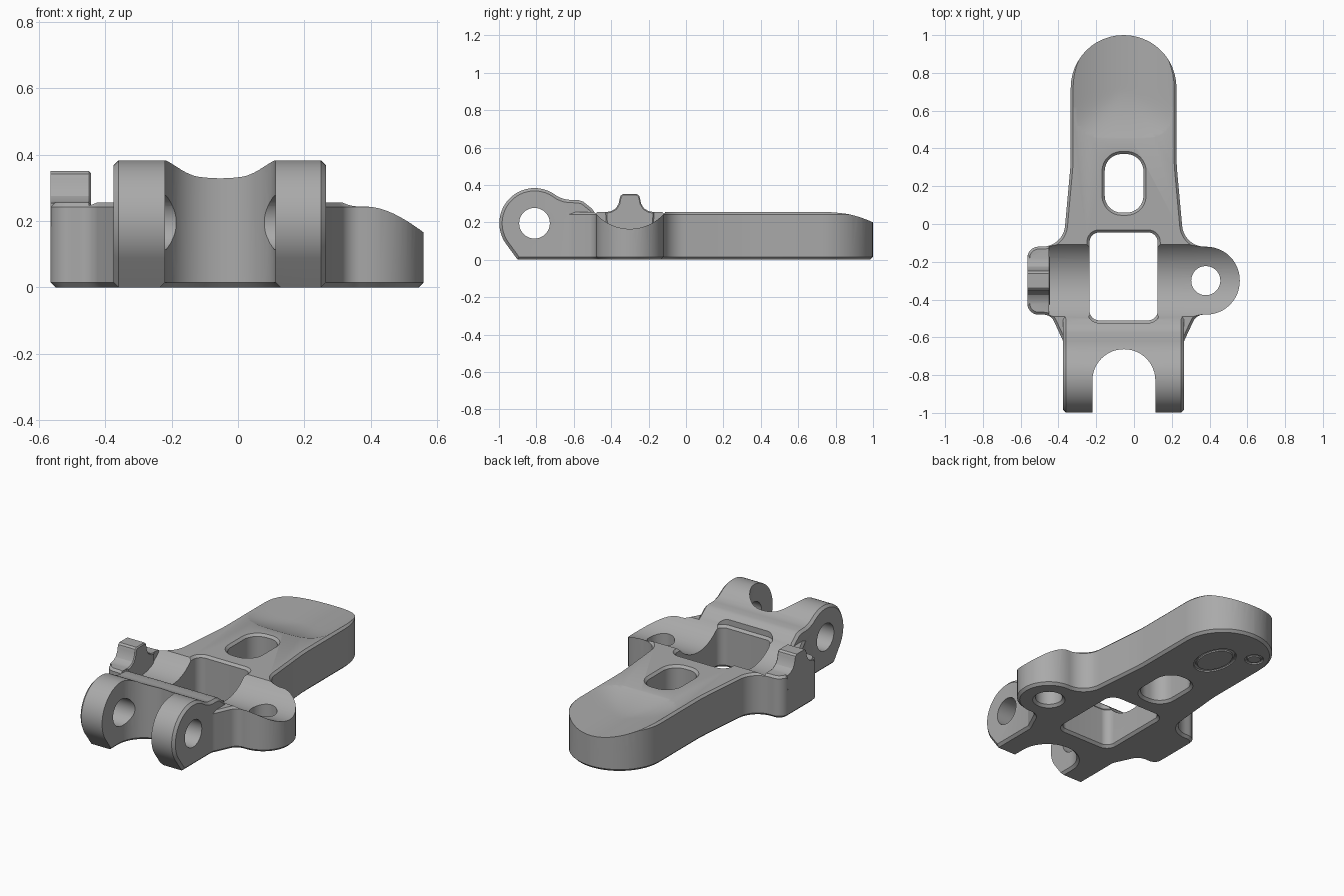
import bpy, bmesh, math
from mathutils import Vector

if "Cube" in bpy.data.objects:
    bpy.data.objects.remove(bpy.data.objects["Cube"])

grey = bpy.data.materials.new("plain grey")
grey.use_nodes = True
grey.diffuse_color = (0.4, 0.4, 0.4, 1)
grey.node_tree.nodes["Principled BSDF"].inputs["Base Color"].default_value = (0.4, 0.4, 0.4, 1)

CX = -0.055   # centre line of the arm
EDGE = 0.015  # chamfer size


def circle(cx, cy, r, n=48):
    return [(cx + r * math.cos(i * math.tau / n), cy + r * math.sin(i * math.tau / n)) for i in range(n)]


def rounded(corners, seg=12):
    """Polygon from (x, y, radius) corners, each replaced by an arc."""
    out = []
    for i, (x, y, r) in enumerate(corners):
        p = Vector((x, y))
        a = (Vector(corners[i - 1][:2]) - p).normalized()
        b = (Vector(corners[(i + 1) % len(corners)][:2]) - p).normalized()
        if r == 0:
            out.append((x, y))
            continue
        half = a.angle(b) / 2
        mid = p + (a + b).normalized() * (r / math.sin(half))
        start = p + a * (r / math.tan(half)) - mid
        end = p + b * (r / math.tan(half)) - mid
        sweep = start.angle(end)
        for k in range(seg + 1):
            t = k / seg
            v = (start * math.sin((1 - t) * sweep) + end * math.sin(t * sweep)) / math.sin(sweep)
            out.append(tuple(mid + v))
    return out


def inset(pts, d):
    """Move a counter-clockwise polygon inward by d."""
    out = []
    for i, p in enumerate(pts):
        p = Vector(p)
        a = (p - Vector(pts[i - 1])).normalized()
        b = (Vector(pts[(i + 1) % len(pts)]) - p).normalized()
        na, nb = Vector((-a.y, a.x)), Vector((-b.y, b.x))
        out.append(p + (na + nb) * (d / max(0.3, 1 + na.dot(nb))))
    return out


def prism(name, pts, axis, layers):
    """Stack of outlines along an axis; each layer is (position, inset)."""
    if sum(p[0] * q[1] - q[0] * p[1] for p, q in zip(pts, pts[1:] + pts[:1])) < 0:
        pts = pts[::-1]
    bm = bmesh.new()
    rings = []
    for h, d in layers:
        rings.append([bm.verts.new((a, b, h) if axis == "z" else (h, a, b)) for a, b in inset(pts, d)])
    n = len(pts)
    for lo, hi in zip(rings, rings[1:]):
        for i in range(n):
            bm.faces.new((lo[i], lo[(i + 1) % n], hi[(i + 1) % n], hi[i]))
    bm.faces.new(rings[0][::-1])
    bm.faces.new(rings[-1])
    return finish(name, bm)


def finish(name, bm):
    bmesh.ops.recalc_face_normals(bm, faces=bm.faces[:])
    mesh = bpy.data.meshes.new(name)
    bm.to_mesh(mesh)
    bm.free()
    mesh.materials.append(grey)
    ob = bpy.data.objects.new(name, mesh)
    bpy.context.collection.objects.link(ob)
    return ob


def combine(target, other, operation):
    other.hide_render = True
    mod = target.modifiers.new("combine", "BOOLEAN")
    mod.operation, mod.solver, mod.object = operation, "EXACT", other
    bpy.context.view_layer.objects.active = target
    bpy.ops.object.modifier_apply(modifier=mod.name)
    bpy.data.objects.remove(other)


# Flat plate: rounded arm, round lug on the left, square block on the right
outline = rounded([
    (0.225, 1.0, 0.279), (-0.335, 1.0, 0.279), (-0.335, 0.32, 1.0),
    (-0.375, -0.12, 0.12), (-0.565, -0.12, 0.06), (-0.565, -0.48, 0.06),
    (-0.44, -0.48, 0.06), (-0.375, -0.62, 0.1), (-0.36, -0.7, 0), (-0.36, -0.75, 0),
    (0.25, -0.75, 0), (0.25, -0.7, 0), (0.265, -0.62, 0.1), (0.33, -0.48, 0.06),
    (0.56, -0.48, 0.178), (0.56, -0.12, 0.178), (0.265, -0.12, 0.12), (0.225, 0.32, 1.0)])
body = prism("lever_body", outline, "z", [(0, EDGE), (EDGE, 0), (0.243, 0), (0.256, 0.013)])

# Raised hinge end, from its side profile
eye_y, eye_z = -0.81, 0.195
profile = [(eye_y + 0.188 * math.cos(math.radians(a)), eye_z + 0.188 * math.sin(math.radians(a)))
           for a in range(60, 216, 5)]
profile += [(-0.9, 0), (-0.44, 0), (-0.44, 0.22), (-0.49, 0.262), (-0.53, 0.295), (-0.55, 0.311),
            (-0.575, 0.319), (-0.62, 0.32), (-0.65, 0.324), (-0.68, 0.335)]
hinge = prism("hinge_end", profile, "x",
              [(-0.375, EDGE), (-0.375 + EDGE, 0), (0.265 - EDGE, 0), (0.265, EDGE)])
combine(body, hinge, "UNION")

# Curved trough across the plate and over the lug
combine(body, prism("trough_cutter", circle(-0.3, 0.41, 0.245, 96), "x", [(-0.45, 0), (0.7, 0)]), "DIFFERENCE")

# Upright locating post on the right block
half_post = [(0.13, 0.254), (0.1, 0.26), (0.075, 0.275), (0.06, 0.3), (0.055, 0.325), (0.05, 0.342), (0.038, 0.351)]
post_side = ([(-0.3 + y, z) for y, z in half_post] + [(-0.3 - y, z) for y, z in reversed(half_post)]
             + [(-0.42, 0.1), (-0.18, 0.1)])
combine(body, prism("locating_post", post_side, "x", [(-0.565, 0), (-0.45, 0), (-0.444, 0.006)]), "UNION")

# Finger dish at the tip
bm = bmesh.new()
bmesh.ops.create_grid(bm, x_segments=36, y_segments=40, size=0.4)
for v in bm.verts:
    y = v.co.y + 0.72
    u, w = abs(v.co.x) / 0.268, max(0, 0.72 - y) / 0.27
    v.co = (v.co.x + CX, y, min(0.45, 0.2 + 0.056 * math.sqrt(u ** 4 + w ** 4)))
top = bmesh.ops.extrude_face_region(bm, geom=bm.faces[:])
for v in top["geom"]:
    if isinstance(v, bmesh.types.BMVert):
        v.co.z = 0.6
combine(body, finish("dish_cutter", bm), "DIFFERENCE")

# Openings with chamfered rims
below = [(-0.02, -0.035), (EDGE, 0)]
fork = rounded([(-0.22, -1.2, 0), (0.113, -1.2, 0), (0.113, -0.663, 0.165), (-0.22, -0.663, 0.165)])
window = rounded([(-0.235, -0.51, 0.05), (0.125, -0.51, 0.05), (0.125, -0.045, 0.05), (-0.235, -0.045, 0.05)])
slot = rounded([(-0.155, 0.06, 0.09), (0.05, 0.06, 0.09), (0.05, 0.37, 0.09), (-0.155, 0.37, 0.09)])
rim = [(0.242, 0), (0.256, -0.014), (0.6, -0.014)]
for name, pts, above in (("fork", fork, [(0.6, 0)]), ("window", window, rim), ("slot", slot, rim),
                         ("lug_hole", circle(0.38, -0.3, 0.077), [(0.6, 0)])):
    combine(body, prism(name + "_cutter", pts, "z", below + above), "DIFFERENCE")
combine(body, prism("pin_hole_cutter", circle(eye_y, eye_z, 0.082), "x", [(-0.6, 0), (0.6, 0)]), "DIFFERENCE")

# Shallow ring grooves under the tip
for x, y, r, stretch in ((CX, 0.65, 0.09, 1.5), (-0.22, 0.8, 0.045, 1.0)):
    bpy.ops.mesh.primitive_torus_add(location=(x, y, 0), major_radius=r, minor_radius=0.009,
                                     major_segments=40, minor_segments=8)
    ring = bpy.context.object
    ring.scale.y = stretch
    bpy.context.view_layer.update()
    combine(body, ring, "DIFFERENCE")

# Smooth curves, sharp edges
bpy.ops.object.select_all(action="DESELECT")
body.select_set(True)
bpy.context.view_layer.objects.active = body
bpy.ops.object.shade_smooth_by_angle(angle=math.radians(28))
